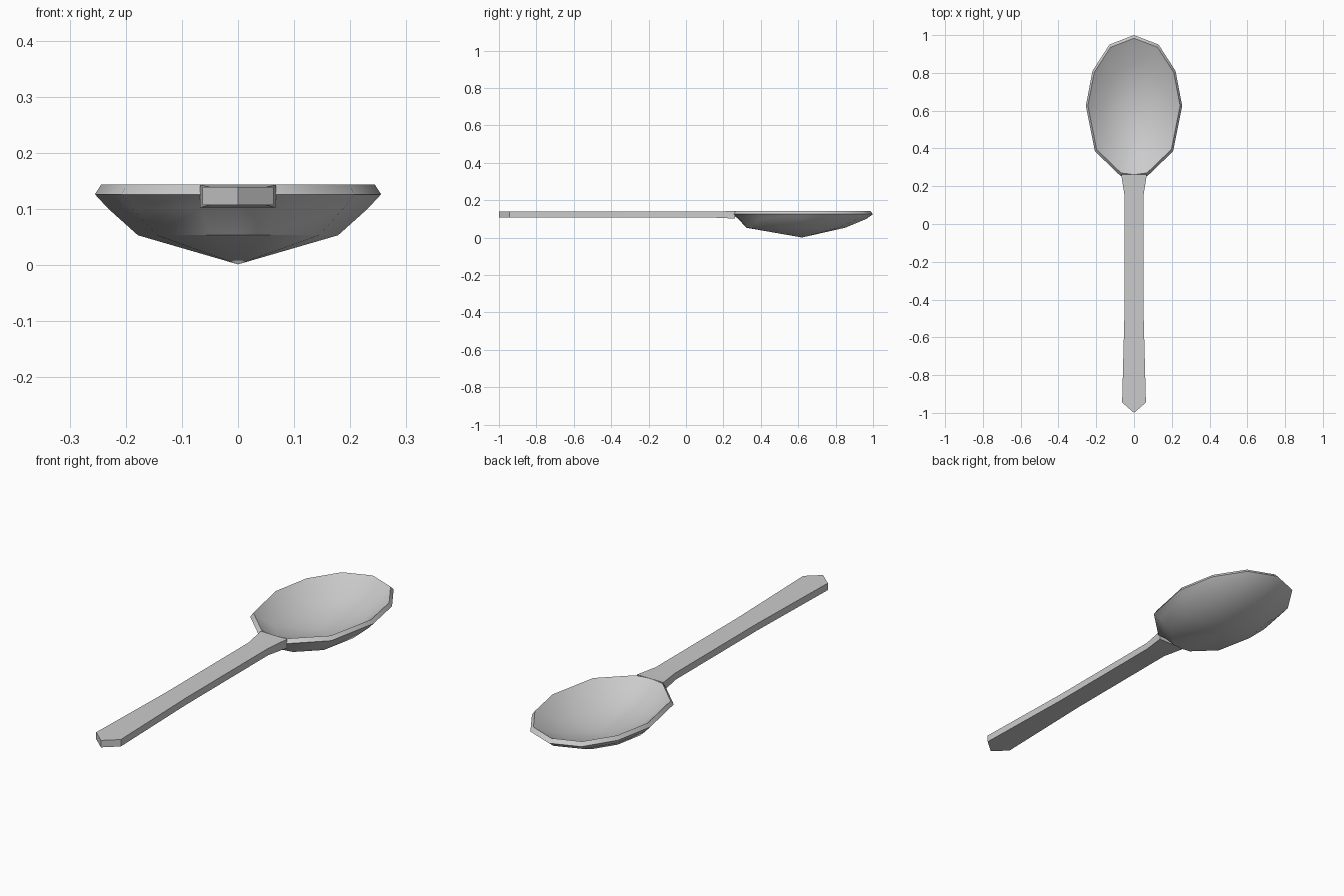
import bpy, bmesh, math

if "Cube" in bpy.data.objects:
    bpy.data.objects.remove(bpy.data.objects["Cube"])


def finish(name, bm):
    bmesh.ops.recalc_face_normals(bm, faces=bm.faces)
    mesh = bpy.data.meshes.new(name)
    bm.to_mesh(mesh)
    bm.free()
    ob = bpy.data.objects.new(name, mesh)
    bpy.context.collection.objects.link(ob)
    bpy.ops.object.select_all(action='DESELECT')
    ob.select_set(True)
    bpy.context.view_layer.objects.active = ob
    bpy.ops.object.shade_smooth_by_angle(angle=math.radians(35))
    return ob


def mirrored(half):
    # right-hand outline, first and last points on the centre line
    return half + [(-x, y) for x, y in reversed(half[1:-1])]


# Bowl: 12-sided egg outline, shrunk into rings from inside to underside
CY = 0.62
outline = mirrored([(0, 1.0), (0.13, 0.95), (0.22, 0.81), (0.255, 0.625),
                    (0.207, 0.385), (0.072, 0.255), (0, 0.245)])
# scale, y shift, z
rings = [(0.66, -0.02, 0.083), (0.957, 0, 0.145), (1.0, 0, 0.128),
         (0.91, 0, 0.103), (0.70, -0.035, 0.055)]
bm = bmesh.new()
loops = [[bm.verts.new((x * s, CY + (y - CY) * s + dy, z)) for x, y in outline]
         for s, dy, z in rings]
n = len(outline)
for a, b in zip(loops, loops[1:]):
    for i in range(n):
        j = (i + 1) % n
        bm.faces.new((a[i], a[j], b[j], b[i]))
for loop, z in ((loops[0], 0.035), (loops[-1], 0.003)):
    tip = bm.verts.new((0, CY, z))
    for i in range(n):
        bm.faces.new((loop[i], loop[(i + 1) % n], tip))
# base of the bowl touches the ground
for v in bm.verts:
    v.co.z = max(v.co.z - 0.002, 0)
finish("bowl", bm)

# Handle: flat bar with flared neck and pointed end
profile = mirrored([(0, 0.262), (0.068, 0.262), (0.05, 0.15), (0.05, -0.45),
                    (0.063, -0.945), (0, -1.0)])
bm = bmesh.new()
top = [bm.verts.new((x, y, 0.143 if y > 0.2 else 0.139)) for x, y in profile]
low = [bm.verts.new((x, y, 0.102 if y > 0.2 else 0.107)) for x, y in profile]
# top and bottom skins as strips of quads across the handle
half = len(profile) // 2
for skin in (top, low):
    left = [skin[-k] for k in range(1, half)]
    right = skin[1:half]
    bm.faces.new((skin[0], right[0], right[1], left[1], left[0]))
    for k in range(1, half - 2):
        bm.faces.new((right[k], right[k + 1], left[k + 1], left[k]))
    bm.faces.new((right[-1], skin[half], left[-1]))
m = len(profile)
for i in range(m):
    j = (i + 1) % m
    bm.faces.new((top[i], top[j], low[j], low[i]))
finish("handle", bm)
